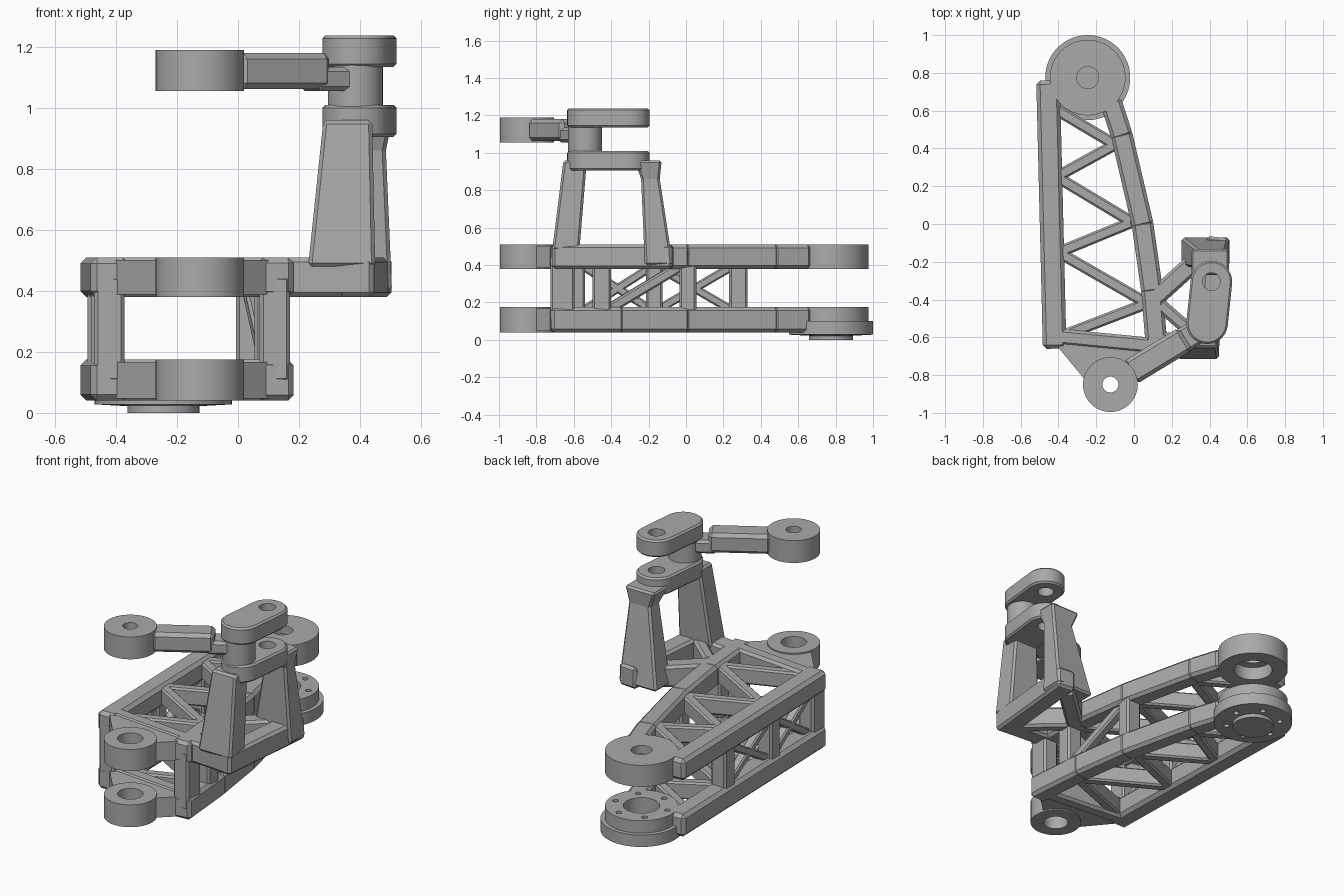
import bpy, bmesh, math
from mathutils import Vector

if "Cube" in bpy.data.objects:
    bpy.data.objects.remove(bpy.data.objects["Cube"], do_unlink=True)

GREY = bpy.data.materials.new("machined_grey")
GREY.use_nodes = True
GREY.diffuse_color = (0.4, 0.4, 0.4, 1)
GREY.node_tree.nodes["Principled BSDF"].inputs["Base Color"].default_value = (0.4, 0.4, 0.4, 1)


def finish(name, bm, bevel=0, smooth=False):
    bmesh.ops.remove_doubles(bm, verts=bm.verts, dist=1e-5)
    bmesh.ops.recalc_face_normals(bm, faces=bm.faces)
    mesh = bpy.data.meshes.new(name)
    bm.to_mesh(mesh)
    bm.free()
    mesh.materials.append(GREY)
    obj = bpy.data.objects.new(name, mesh)
    bpy.context.collection.objects.link(obj)
    if bevel:
        mod = obj.modifiers.new("Chamfer", "BEVEL")
        mod.width, mod.segments = bevel, 1
        mod.limit_method, mod.angle_limit = "ANGLE", math.radians(40)
    if smooth:
        shade(obj)
    return obj


def shade(obj):
    bpy.ops.object.select_all(action="DESELECT")
    obj.select_set(True)
    bpy.context.view_layer.objects.active = obj
    bpy.ops.object.shade_smooth_by_angle(angle=math.radians(30))


def loft(name, sections, bevel=0, smooth=False):
    """Skin matching loops of points and cap both ends."""
    bm = bmesh.new()
    loops = [[bm.verts.new(p) for p in s] for s in sections]
    n = len(loops[0])
    for a, b in zip(loops, loops[1:]):
        for i in range(n):
            j = (i + 1) % n
            bm.faces.new((a[i], a[j], b[j], b[i]))
    bm.faces.new(loops[0])
    bm.faces.new(loops[-1])
    return finish(name, bm, bevel, smooth)


def prism(name, outline, z0, z1, bevel=0, smooth=False):
    return loft(name, [[(x, y, z) for x, y in outline] for z in (z0, z1)], bevel, smooth)


def bar(name, p, q, width, height, bevel=0.015):
    """Rectangular bar between two points in space."""
    p, q = Vector(p), Vector(q)
    d = (q - p).normalized()
    ref = Vector((0, 1, 0)) if abs(d.z) > 0.95 else Vector((0, 0, 1))
    side = d.cross(ref).normalized()
    up = side.cross(d)
    corners = [side * (sx * width / 2) + up * (sz * height / 2)
               for sx, sz in ((-1, -1), (1, -1), (1, 1), (-1, 1))]
    return loft(name, [[e + c for c in corners] for e in (p, q)], bevel)


def flat_bar(name, p, q, width, z0, z1, bevel=0.015):
    z = (z0 + z1) / 2
    return bar(name, (*p, z), (*q, z), width, z1 - z0, bevel)


def lathe(name, centre, profile, closed=True, steps=64):
    bm = bmesh.new()
    rings = [[bm.verts.new((centre[0] + r * math.cos(math.tau * i / steps),
                            centre[1] + r * math.sin(math.tau * i / steps), z))
              for i in range(steps)] for r, z in profile]
    pairs = list(zip(rings, rings[1:])) + ([(rings[-1], rings[0])] if closed else [])
    for a, b in pairs:
        for i in range(steps):
            j = (i + 1) % steps
            bm.faces.new((a[i], a[j], b[j], b[i]))
    return finish(name, bm, smooth=True)


def ring(name, centre, r_in, r_out, z0, z1):
    return lathe(name, centre, [(r_in, z0), (r_out, z0), (r_out, z1), (r_in, z1)])


def drill(obj, centre, radius, z0, z1):
    cutter = lathe("drill", centre, [(0, z0), (radius, z0), (radius, z1), (0, z1)], False, 24)
    cutter.hide_render = True
    mod = obj.modifiers.new("Hole", "BOOLEAN")
    mod.operation, mod.solver, mod.object = "DIFFERENCE", "EXACT", cutter
    bpy.context.view_layer.objects.active = obj
    bpy.ops.object.modifier_apply(modifier=mod.name)
    bpy.data.objects.remove(cutter, do_unlink=True)


# Plan of the trussed frame
LOW, HIGH = (0.04, 0.175), (0.38, 0.51)
LEFT = [(-0.455, 0.76), (-0.42, -0.66)]
RIGHT = [(-0.12, 0.64), (-0.065, 0.47), (0.045, 0.0), (0.095, -0.35), (0.125, -0.71)]
ZIGZAG = [(-0.42, 0.61), (-0.1, 0.42), (-0.41, 0.25), (-0.01, 0.01),
          (-0.4, -0.15), (0.07, -0.42), (-0.4, -0.6)]
FRONT_PIVOT, REAR_PIVOT = (-0.125, -0.85), (-0.245, 0.775)


def on_path(path, y):
    for (x0, y0), (x1, y1) in zip(path, path[1:]):
        if y1 <= y <= y0:
            return x0 + (x1 - x0) * (y - y0) / (y1 - y0)
    return path[-1][0]


# Lower and upper frame layers
for layer, (z0, z1) in (("lower", LOW), ("upper", HIGH)):
    flat_bar(layer + "_left_rail", *LEFT, 0.125, z0, z1, 0.02)
    for a, b in zip(RIGHT, RIGHT[1:]):
        ext = (Vector(b) - Vector(a)).normalized() * 0.015
        flat_bar(layer + "_right_rail", Vector(a) - ext, Vector(b) + ext, 0.115, z0, z1, 0.018)
    flat_bar(layer + "_front_rail", (-0.47, -0.59), (0.15, -0.65), 0.085, z0, z1)
    for a, b in zip(ZIGZAG, ZIGZAG[1:]):
        flat_bar(layer + "_truss_strut", a, b, 0.06, z0 + 0.015, z1 - 0.015, 0.01)
    prism(layer + "_front_gusset",
          [(-0.4, -0.62), (-0.4, -0.655), (-0.255, -0.83), (-0.2, -0.765), (-0.05, -0.765),
           (0.0, -0.81), (0.1, -0.72), (0.1, -0.62)], z0 + 0.008, z1 - 0.008)
    ring(layer + "_front_pivot_ring", FRONT_PIVOT, 0.07, 0.145, z0, z1)

# Posts and side bracing between the layers
for y, w in ((-0.6, 0.12), (-0.17, 0.09), (0.28, 0.1)):
    x = on_path(LEFT, y)
    bar("left_post", (x, y, 0.1), (x, y, 0.45), 0.1, w, 0.012)
for y, w in ((-0.66, 0.13), (-0.45, 0.1), (0.01, 0.09)):
    x = on_path(RIGHT, y)
    bar("right_post", (x, y, 0.1), (x, y, 0.45), 0.1, w, 0.012)
for y0, y1 in ((-0.56, -0.17), (-0.17, 0.26)):
    for za, zb in ((0.15, 0.4), (0.4, 0.15)):
        bar("left_cross_brace", (on_path(LEFT, y0), y0, za), (on_path(LEFT, y1), y1, zb),
            0.055, 0.045, 0.008)
bar("right_diagonal", (on_path(RIGHT, -0.42), -0.42, 0.16),
    (on_path(RIGHT, -0.02), -0.02, 0.4), 0.06, 0.055, 0.01)

# Rear joint: capped ring above, flanged disc below
lathe("upper_rear_joint", REAR_PIVOT,
      [(0.058, 0.51), (0.2, 0.51), (0.2, 0.38), (0.11, 0.38), (0.11, 0.46), (0.058, 0.46)])
disc = lathe("lower_rear_flange", REAR_PIVOT,
             [(0, 0), (0.118, 0), (0.118, 0.022), (0.225, 0.028), (0.225, 0.1), (0.2, 0.1),
              (0.2, 0.175), (0.1, 0.175), (0.1, 0.08), (0, 0.08)], False)
for i in range(6):
    a = math.tau * i / 6 + 0.2
    drill(disc, (REAR_PIVOT[0] + 0.155 * math.cos(a), REAR_PIVOT[1] + 0.155 * math.sin(a)),
          0.016, -0.1, 0.3)
shade(disc)

# Side bracket base
for name, p, q, w in (("bracket_front_bar", (0.12, -0.63), (0.42, -0.65), 0.12),
                      ("bracket_side_bar", (0.385, -0.71), (0.445, -0.07), 0.12),
                      ("bracket_rear_bar", (0.09, -0.41), (0.4, -0.13), 0.1),
                      ("bracket_diagonal", (0.13, -0.42), (0.38, -0.64), 0.07)):
    flat_bar(name, p, q, w, *HIGH)


def tapered(name, levels):
    """Leg from (x0, x1, y0, y1, z) rectangles."""
    return loft(name, [[(x0, y0, z), (x1, y0, z), (x1, y1, z), (x0, y1, z)]
                       for x0, x1, y0, y1, z in levels], 0.012)


# Bracket legs
tapered("bracket_front_leg", [(0.23, 0.45, -0.715, -0.57, 0.48), (0.28, 0.44, -0.655, -0.53, 0.96)])
tapered("bracket_rear_leg", [(0.25, 0.505, -0.22, -0.07, 0.4), (0.34, 0.485, -0.24, -0.14, 0.86),
                             (0.3, 0.505, -0.275, -0.13, 0.96)])

# Pair of rounded links with a pin hole
A, B, R = Vector((0.387, -0.525)), Vector((0.41, -0.305)), 0.11
tilt = math.atan2(B.y - A.y, B.x - A.x)
stadium = []
for c, start in ((B, tilt - math.pi / 2), (A, tilt + math.pi / 2)):
    for i in range(25):
        t = start + math.pi * i / 24
        stadium.append((c.x + R * math.cos(t), c.y + R * math.sin(t)))
for name, z0, z1 in (("lower_link", 0.905, 1.01), ("upper_link", 1.135, 1.238)):
    link = prism(name, stadium, z0, z1, 0.01)
    bpy.context.view_layer.objects.active = link
    bpy.ops.object.modifier_apply(modifier="Chamfer")
    drill(link, B, 0.047, z0 - 0.1, z1 + 0.1)
    shade(link)

# Swinging arm between the links
ELBOW = (0.385, -0.54)
lathe("arm_hub", ELBOW, [(0, 1.0), (0.09, 1.0), (0.09, 1.145), (0, 1.145)], False)
ring("arm_end_ring", FRONT_PIVOT, 0.042, 0.145, 1.055, 1.19)
start, end = Vector(FRONT_PIVOT), Vector(ELBOW)
flat_bar("arm_beam", start.lerp(end, 0.2), start.lerp(end, 0.78), 0.14, 1.062, 1.18, 0.02)
flat_bar("arm_beam_tip", start.lerp(end, 0.7), start.lerp(end, 0.98), 0.13, 1.055, 1.135, 0.015)
